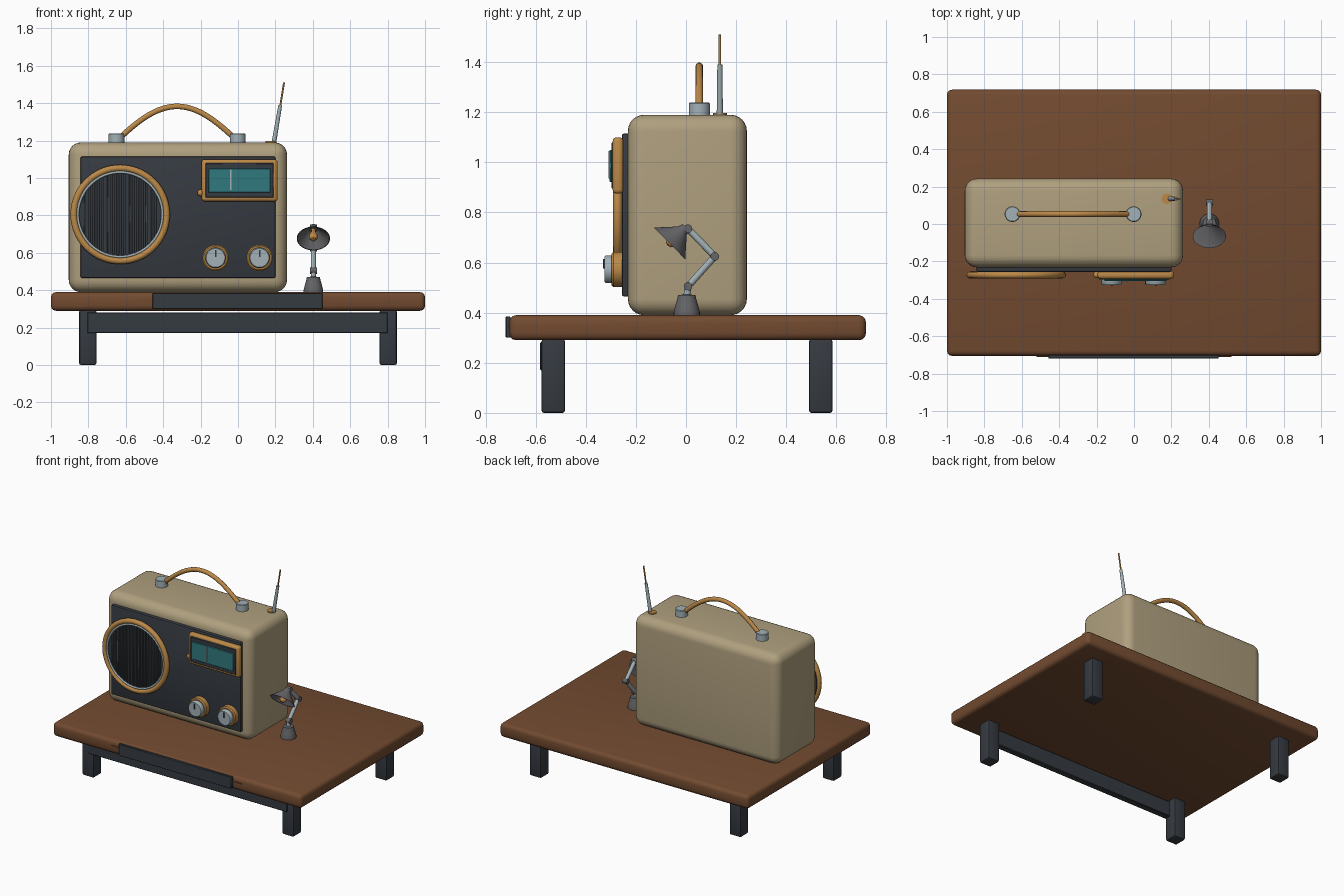
import bpy, bmesh, math
from mathutils import Vector

cube = bpy.data.objects.get("Cube")
if cube:
    bpy.data.objects.remove(cube, do_unlink=True)


def material(name, rgb):
    m = bpy.data.materials.new(name)
    m.use_nodes = True
    m.diffuse_color = (*rgb, 1)
    node = next(n for n in m.node_tree.nodes if n.type == 'BSDF_PRINCIPLED')
    node.inputs["Base Color"].default_value = (*rgb, 1)
    return m


WOOD = material("walnut wood", (0.17, 0.07, 0.03))
CHARCOAL = material("charcoal", (0.036, 0.043, 0.053))
CREAM = material("cream casing", (0.43, 0.35, 0.21))
BRASS = material("brass", (0.5, 0.25, 0.065))
SILVER = material("silver", (0.36, 0.44, 0.47))
TEAL = material("teal glass", (0.03, 0.19, 0.21))
GREY = material("lamp grey", (0.13, 0.13, 0.14))
SLATE = material("grille slate", (0.06, 0.065, 0.075))


def finish(name, bm, mat, smooth=True):
    bmesh.ops.recalc_face_normals(bm, faces=bm.faces)
    me = bpy.data.meshes.new(name)
    bm.to_mesh(me)
    bm.free()
    me.materials.append(mat)
    ob = bpy.data.objects.new(name, me)
    bpy.context.collection.objects.link(ob)
    if smooth:
        bpy.ops.object.select_all(action='DESELECT')
        ob.select_set(True)
        bpy.context.view_layer.objects.active = ob
        bpy.ops.object.shade_smooth_by_angle(angle=math.radians(40))
    return ob


def box(name, x, y, z, mat, bevel=0.0, segments=3):
    """Box from ranges along each axis, with rounded edges."""
    bm = bmesh.new()
    bmesh.ops.create_cube(bm, size=1)
    for v in bm.verts:
        v.co = [(a + b) / 2 + c * (b - a) for c, (a, b) in zip(v.co, (x, y, z))]
    if bevel:
        bmesh.ops.bevel(bm, geom=bm.edges[:], offset=bevel, segments=segments,
                        profile=0.5, affect='EDGES')
    return finish(name, bm, mat)


def lathe(name, profile, origin, axis, mat, sides=32, closed=False):
    """Spin (radius, height) points around an axis; a closed profile makes a ring."""
    bm = bmesh.new()
    turn = Vector((0, 0, 1)).rotation_difference(Vector(axis))
    rings = []
    for r, h in profile:
        count = 1 if r == 0 else sides
        rings.append([bm.verts.new(Vector(origin) + turn @ Vector(
            (r * math.cos(math.tau * i / sides), r * math.sin(math.tau * i / sides), h)))
            for i in range(count)])
    pairs = list(zip(rings, rings[1:]))
    if closed:
        pairs.append((rings[-1], rings[0]))
    for a, b in pairs:
        for i in range(sides):
            j = (i + 1) % sides
            corners = [a[i % len(a)], a[j % len(a)], b[j % len(b)], b[i % len(b)]]
            bm.faces.new(list(dict.fromkeys(corners)))
    return finish(name, bm, mat)


def rod(name, start, end, r, mat, r_end=None, sides=20):
    d = Vector(end) - Vector(start)
    return lathe(name, [(0, 0), (r, 0), (r_end or r, d.length), (0, d.length)],
                 start, d, mat, sides)


def ring(name, centre, radius, tube, mat):
    profile = [(radius + tube * math.cos(math.tau * i / 12),
                tube * math.sin(math.tau * i / 12)) for i in range(12)]
    return lathe(name, profile, centre, (0, -1, 0), mat, 64, True)


def ball(name, centre, r, mat):
    steps = 10
    profile = [(0 if i in (0, steps) else r * math.sin(math.pi * i / steps),
                -r * math.cos(math.pi * i / steps)) for i in range(steps + 1)]
    return lathe(name, profile, centre, (0, 0, 1), mat, 20)


# Table
box("table_top", (-1, 1), (-0.705, 0.718), (0.29, 0.39), WOOD, 0.027)
for side, x in (("right", -0.803), ("left", 0.803)):
    for end, y in (("front", -0.53), ("back", 0.538)):
        box(f"{end}_{side}_leg", (x - 0.046, x + 0.046), (y - 0.047, y + 0.047),
            (0, 0.295), CHARCOAL, 0.01, 2)
box("front_apron", (-0.805, 0.8), (-0.582, -0.535), (0.17, 0.282), CHARCOAL, 0.004, 1)
box("drawer_front", (-0.457, 0.452), (-0.72, -0.7), (0.3, 0.385), CHARCOAL, 0.003, 1)
box("drawer_trim", (-0.52, 0.52), (-0.711, -0.7), (0.345, 0.353), WOOD)

# Radio case and front panel
box("radio_case", (-0.905, 0.262), (-0.232, 0.243), (0.39, 1.19), CREAM, 0.065, 6)
box("front_panel", (-0.842, 0.2), (-0.256, -0.2), (0.465, 1.115), CHARCOAL, 0.008, 2)

# Speaker with vertical slats trimmed to the circle
SX, SZ = -0.63, 0.805
rod("speaker_disc", (SX, -0.25, SZ), (SX, -0.268, SZ), 0.245, CHARCOAL, sides=64)
ring("speaker_rim", (SX, -0.273, SZ), 0.248, 0.018, BRASS)
ring("speaker_inner_rim", (SX, -0.279, SZ), 0.226, 0.007, SILVER)
for i in range(-8, 9):
    x = SX + i * 0.0235
    half = math.sqrt(0.222 ** 2 - (x - SX) ** 2)
    box(f"grille_slat_{i + 9}", (x - 0.006, x + 0.006), (-0.279, -0.262),
        (SZ - half, SZ + half), SLATE, 0.002, 1)

# Tuning window
box("dial_frame", (-0.195, 0.212), (-0.293, -0.25), (0.875, 1.1), BRASS, 0.016)
box("dial_recess", (-0.174, 0.191), (-0.298, -0.27), (0.895, 1.08), CHARCOAL, 0.004, 1)
box("dial_glass", (-0.158, 0.175), (-0.305, -0.28), (0.922, 1.05), TEAL, 0.003, 1)
box("dial_needle", (-0.042, -0.036), (-0.31, -0.3), (0.935, 1.045), SILVER)
ball("dial_stud", (-0.2, -0.272, 0.92), 0.018, BRASS)

# Control knobs
for name, x in (("volume", -0.12), ("tuning", 0.115)):
    lathe(f"{name}_knob_collar", [(0, 0), (0.07, 0), (0.07, 0.04), (0.063, 0.047), (0, 0.047)],
          (x, -0.25, 0.573), (0, -1, 0), BRASS, 40)
    lathe(f"{name}_knob_cap", [(0, 0), (0.055, 0), (0.055, 0.03), (0.05, 0.036), (0, 0.036)],
          (x, -0.29, 0.573), (0, -1, 0), SILVER, 40)
    box(f"{name}_knob_mark", (x - 0.004, x + 0.004), (-0.331, -0.322),
        (0.577, 0.615), CHARCOAL)

# Carrying handle
HX, HY = -0.326, 0.053
for name, x in (("right", -0.65), ("left", -0.002)):
    lathe(f"{name}_handle_mount", [(0, 0), (0.042, 0), (0.042, 0.05), (0.038, 0.054), (0, 0.054)],
          (x, HY, 1.185), (0, 0, 1), SILVER)
curve = bpy.data.curves.new("handle", 'CURVE')
curve.dimensions = '3D'
curve.bevel_depth = 0.0155
curve.bevel_resolution = 3
curve.resolution_u = 14
curve.use_fill_caps = True
spline = curve.splines.new('BEZIER')
spline.bezier_points.add(2)
handle_points = [((-0.31, 1.21), (0.1, 0.095)), ((0, 1.383), (0.11, 0)), ((0.31, 1.21), (0.1, -0.095))]
for p, ((x, z), (dx, dz)) in zip(spline.bezier_points, handle_points):
    p.co = (HX + x, HY, z)
    p.handle_left_type = p.handle_right_type = 'FREE'
    p.handle_left = (HX + x - dx, HY, z - dz)
    p.handle_right = (HX + x + dx, HY, z + dz)
curve.materials.append(BRASS)
bpy.context.collection.objects.link(bpy.data.objects.new("handle", curve))

# Aerial
rod("aerial_base", (0.175, 0.135, 1.18), (0.175, 0.135, 1.198), 0.028, BRASS)
rod("aerial_lower", (0.192, 0.135, 1.19), (0.226, 0.135, 1.39), 0.0125, SILVER, 0.01)
rod("aerial_upper", (0.226, 0.135, 1.385), (0.246, 0.135, 1.51), 0.005, BRASS)

# Desk lamp
LX = 0.403
lathe("lamp_base", [(0, 0), (0.052, 0), (0.052, 0.012), (0.045, 0.04), (0.037, 0.068),
                    (0.035, 0.08), (0, 0.084)], (LX, 0.003, 0.39), (0, 0, 1), GREY)
joints = [(LX, 0.003, 0.465), (LX, 0.008, 0.505), (LX, 0.115, 0.625), (LX, 0.008, 0.735)]
for i, (a, b) in enumerate(zip(joints, joints[1:])):
    rod(f"lamp_arm_{i + 1}", a, b, 0.0135, SILVER)
for i, (x, y, z) in enumerate(joints[1:]):
    rod(f"lamp_joint_{i + 1}", (x - 0.019, y, z), (x + 0.019, y, z), 0.017, GREY)
lathe("lamp_shade", [(0, 0), (0.018, 0), (0.024, 0.02), (0.089, 0.092), (0.085, 0.092),
                     (0.02, 0.025), (0, 0.025)], (LX, 0.0, 0.741), (0, -0.71, -0.7), GREY, 40)
lathe("lamp_bulb", [(0, 0), (0.01, 0), (0.012, 0.02), (0.023, 0.045), (0.023, 0.06),
                    (0.014, 0.074), (0, 0.078)], (LX, -0.018, 0.723), (0, -0.71, -0.7), BRASS, 24)
